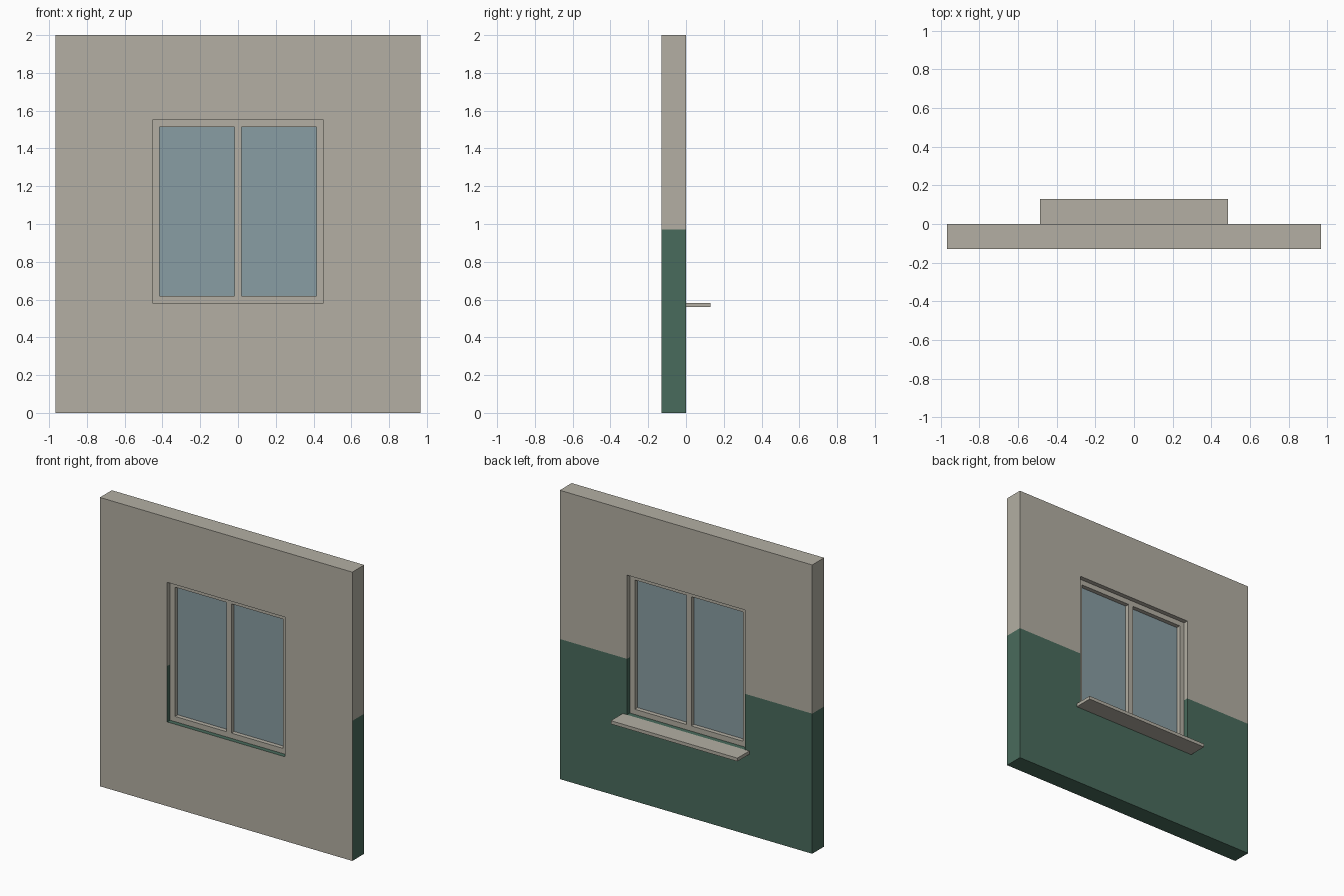
import bpy, bmesh

if "Cube" in bpy.data.objects:
    bpy.data.objects.remove(bpy.data.objects["Cube"])


def material(name, rgb):
    m = bpy.data.materials.new(name)
    lin = [((c / 255 + 0.055) / 1.055) ** 2.4 for c in rgb]
    m.diffuse_color = (*lin, 1)
    m.use_nodes = True
    m.node_tree.nodes["Principled BSDF"].inputs["Base Color"].default_value = m.diffuse_color
    return m


BEIGE = material("beige plaster", (179, 175, 163))
GREEN = material("dark green paint", (73, 107, 92))
GLASS = material("blue grey glass", (137, 157, 163))


def panel(name, xs, zs, y0, y1, mats, holes=(), rule=None):
    """Slab in the xz plane built from a grid of cells; cells in holes are left open."""
    bm = bmesh.new()
    v = [[bm.verts.new((x, y0, z)) for z in zs] for x in xs]
    for i in range(len(xs) - 1):
        for j in range(len(zs) - 1):
            if (i, j) not in holes:
                bm.faces.new((v[i][j], v[i + 1][j], v[i + 1][j + 1], v[i][j + 1]))
    # keep the front faces, extrude a copy to the back
    ext = bmesh.ops.extrude_face_region(bm, geom=bm.faces[:], use_keep_orig=True)
    moved = [g for g in ext["geom"] if isinstance(g, bmesh.types.BMVert)]
    bmesh.ops.translate(bm, verts=moved, vec=(0, y1 - y0, 0))
    for vert in [q for q in bm.verts if not q.link_faces]:
        bm.verts.remove(vert)
    bmesh.ops.recalc_face_normals(bm, faces=bm.faces[:])
    bm.normal_update()
    if rule:
        for f in bm.faces:
            f.material_index = rule(f)
    me = bpy.data.meshes.new(name)
    bm.to_mesh(me)
    bm.free()
    for m in mats:
        me.materials.append(m)
    ob = bpy.data.objects.new(name, me)
    bpy.context.collection.objects.link(ob)
    return ob


W, O = 0.967, 0.452            # half widths of wall and opening
Z0, Z1 = 0.583, 1.55           # bottom and top of opening
PAINT = 0.97                   # height of the green paint

# wall: green below the paint line, except on the front
panel("wall", [-W, -O, O, W], [0, Z0, PAINT, Z1, 2], -0.13, 0,
      [BEIGE, GREEN], {(1, 1), (1, 2)},
      lambda f: int(f.calc_center_median().z < PAINT and f.normal.y > -0.5))

# window frame with central mullion, set in the middle of the wall
panel("window_frame", [-O, -0.415, -0.018, 0.018, 0.415, O], [Z0, 0.619, 1.514, Z1],
      -0.098, -0.032, [BEIGE], {(1, 1), (3, 1)})

# glass panes
for side, x0, x1 in (("left", -0.415, -0.018), ("right", 0.018, 0.415)):
    panel("glass_" + side, [x0, x1], [0.619, 1.514], -0.068, -0.062, [GLASS])

# sill on the back side
panel("window_sill", [-0.485, 0.485], [0.56, Z0], 0, 0.13, [BEIGE])
